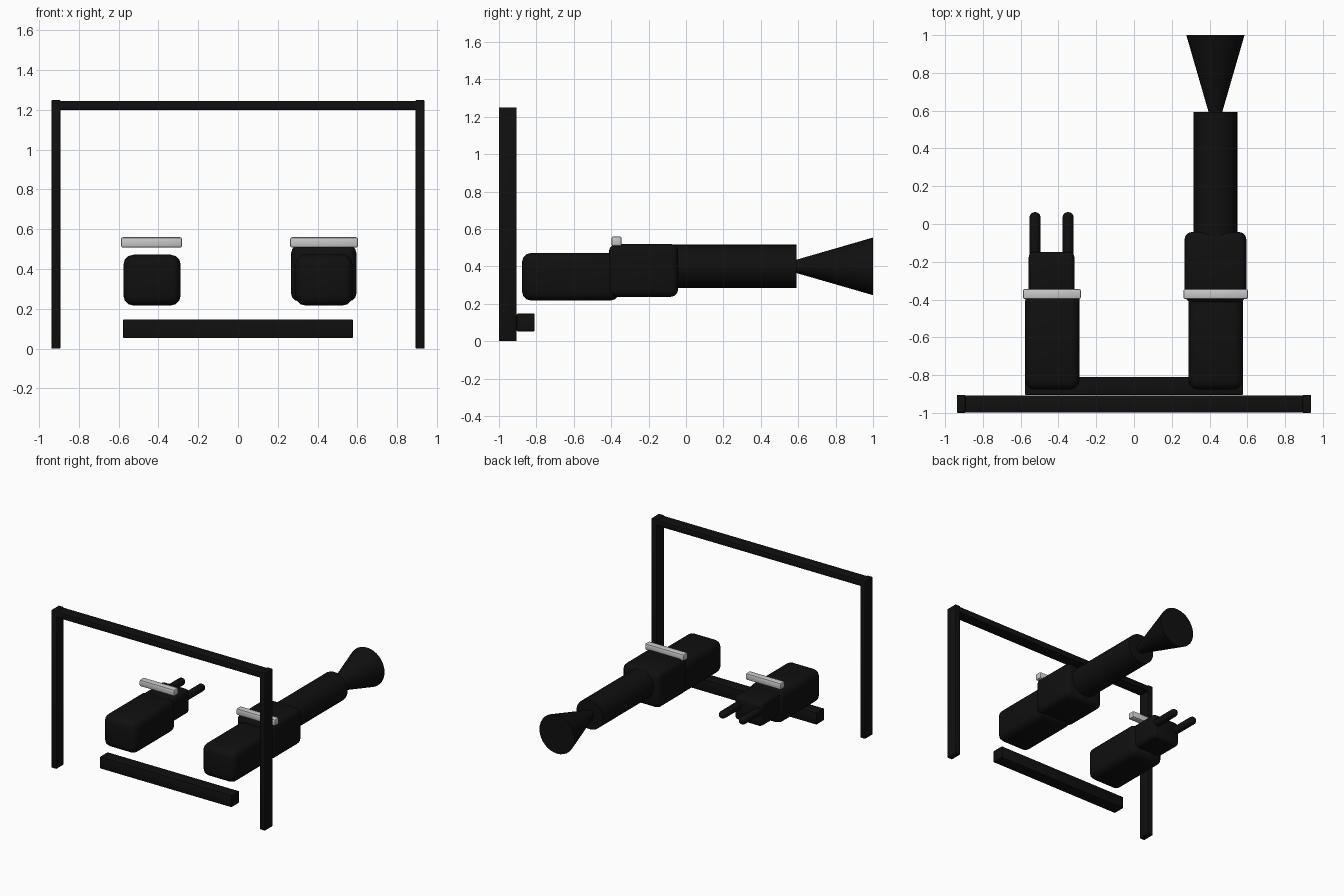
import bpy
import math

cube = bpy.data.objects.get("Cube")
if cube:
    bpy.data.objects.remove(cube, do_unlink=True)


def material(name, value):
    m = bpy.data.materials.new(name)
    m.use_nodes = True
    color = (value, value, value, 1)
    m.diffuse_color = color
    m.node_tree.nodes["Principled BSDF"].inputs["Base Color"].default_value = color
    return m


black = material("black rubber", 0.005)
grey = material("light grey", 0.58)


def finish(name, mat):
    ob = bpy.context.object
    ob.name = name
    ob.data.materials.append(mat)
    return ob


def box(name, x, y, z, mat=black, bevel=0.004, segments=2):
    """Rounded box from three (low, high) ranges."""
    spans = (x, y, z)
    bpy.ops.mesh.primitive_cube_add(size=1, location=[(a + b) / 2 for a, b in spans])
    ob = finish(name, mat)
    ob.scale = [b - a for a, b in spans]
    bpy.ops.object.transform_apply(location=False, rotation=False, scale=True)
    mod = ob.modifiers.new("Rounded edges", "BEVEL")
    mod.width = bevel
    mod.segments = segments
    bpy.ops.object.modifier_apply(modifier=mod.name)
    bpy.ops.object.shade_smooth_by_angle(angle=math.radians(32))
    return ob


def tube(name, x, z, y0, y1, r0, r1):
    """Round solid along y, from radius r0 at y0 to radius r1 at y1."""
    bpy.ops.mesh.primitive_cone_add(vertices=32, radius1=r0, radius2=r1, depth=y1 - y0,
                                    location=(x, (y0 + y1) / 2, z),
                                    rotation=(-math.pi / 2, 0, 0))
    ob = finish(name, black)
    bpy.ops.object.shade_smooth_by_angle(angle=math.radians(35))
    return ob


# Support frame
for side, s in (("left", 1), ("right", -1)):
    box(side + "_frame_post", sorted((s * 0.893, s * 0.937)), (-1, -0.905), (0, 1.25))
box("frame_top_bar", (-0.9, 0.9), (-0.998, -0.907), (1.2, 1.245))
box("lower_crossbar", (-0.577, 0.577), (-0.905, -0.81), (0.053, 0.147))

# Two handles with a light strip on top
for side, s in (("left", 1), ("right", -1)):
    box(side + "_handle", sorted((s * 0.288, s * 0.576)), (-0.877, -0.355),
        (0.217, 0.472), bevel=0.05, segments=3)
box("left_strip", (0.262, 0.603), (-0.398, -0.344), (0.508, 0.56), grey, 0.01)
box("right_strip", (-0.588, -0.281), (-0.398, -0.344), (0.508, 0.56), grey, 0.01)

# Left tool: collar, barrel and flared nozzle
box("left_collar", (0.267, 0.595), (-0.412, -0.042), (0.237, 0.52), bevel=0.04, segments=3)
tube("barrel", 0.431, 0.4, -0.1, 0.592, 0.116, 0.116)
tube("flared_nozzle", 0.431, 0.4, 0.585, 1.0, 0.034, 0.154)

# Right tool: socket with two round-ended prongs
box("right_socket", (-0.558, -0.315), (-0.41, -0.148), (0.275, 0.468), bevel=0.03, segments=3)
for side, x in (("outer", -0.524), ("inner", -0.349)):
    prong = box(side + "_prong", (x - 0.029, x + 0.029), (-0.2, 0.063), (0.367, 0.425),
                bevel=0.027, segments=4)
